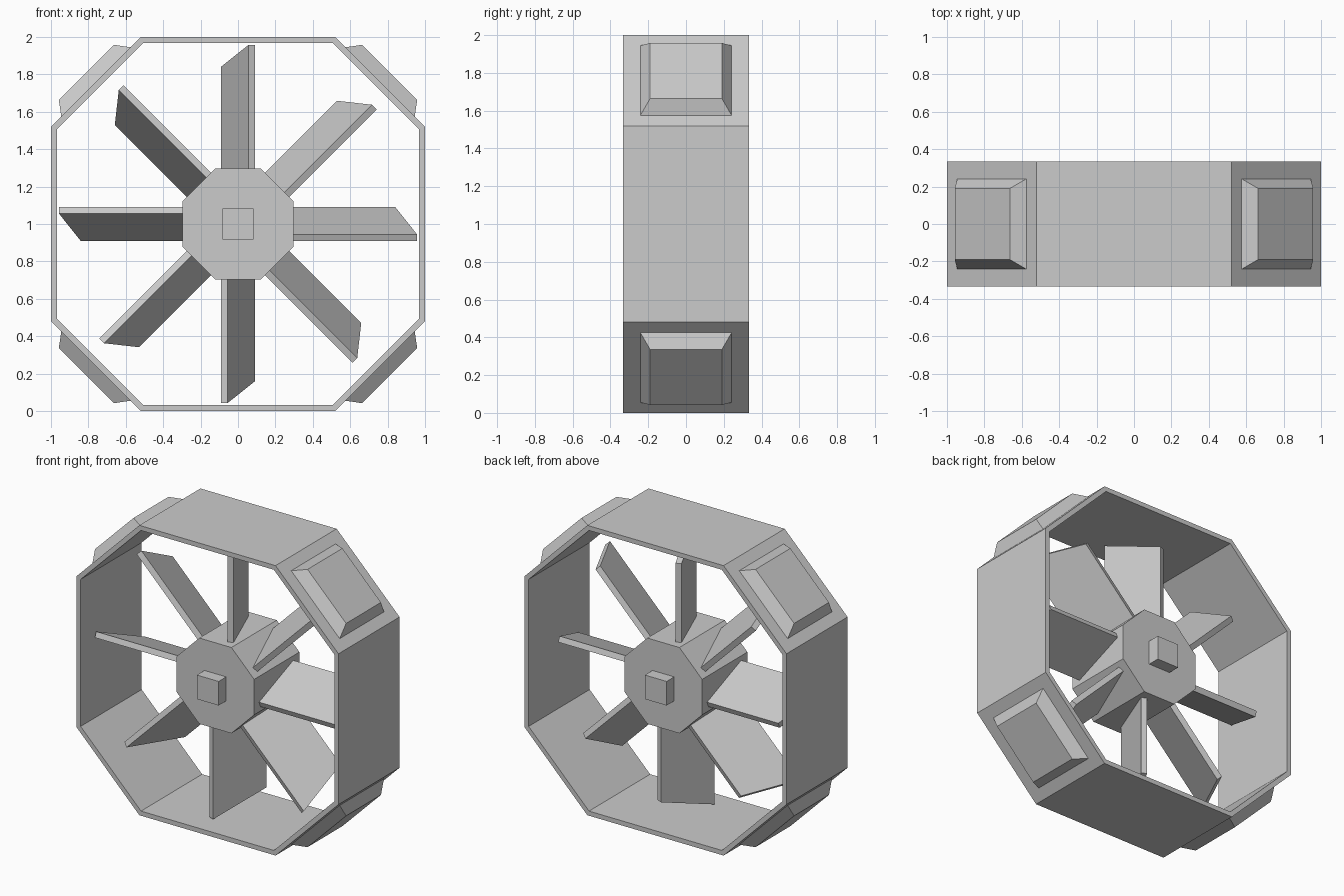
import bpy, bmesh, math
from mathutils import Matrix, Vector

if "Cube" in bpy.data.objects:
    bpy.data.objects.remove(bpy.data.objects["Cube"])

CENTRE = Matrix.Translation((0, 0, 1))


def finish(name, verts, faces, mat=Matrix.Identity(4)):
    bm = bmesh.new()
    vs = [bm.verts.new(v) for v in verts]
    for f in faces:
        bm.faces.new([vs[i] for i in f])
    bmesh.ops.recalc_face_normals(bm, faces=bm.faces)
    me = bpy.data.meshes.new(name)
    bm.to_mesh(me)
    bm.free()
    ob = bpy.data.objects.new(name, me)
    ob.matrix_world = CENTRE @ mat
    bpy.context.collection.objects.link(ob)
    return ob


def loft(name, a, b, mat=Matrix.Identity(4)):
    """Closed solid between two matching loops."""
    n = len(a)
    sides = [(i, (i + 1) % n, n + (i + 1) % n, n + i) for i in range(n)]
    caps = [tuple(range(n)), tuple(range(n, 2 * n))]
    return finish(name, a + b, sides + caps, mat)


def octagon(r, c, y):
    pts = [(c, r), (r, c), (r, -c), (c, -r), (-c, -r), (-r, -c), (-r, c), (-c, r)]
    return [(x, y, z) for x, z in pts]


def rect(hx, hy, z):
    return [(-hx, -hy, z), (hx, -hy, z), (hx, hy, z), (-hx, hy, z)]


# outer housing: hollow eight-sided ring
D = 0.333
loops = [octagon(1, 0.52, -D), octagon(1, 0.52, D),
         octagon(0.968, 0.507, D), octagon(0.968, 0.507, -D)]
faces = [(k * 8 + i, k * 8 + (i + 1) % 8,
          (k + 1) % 4 * 8 + (i + 1) % 8, (k + 1) % 4 * 8 + i)
         for k in range(4) for i in range(8)]
finish("housing_ring", sum(loops, []), faces)

# tapered pads on the four diagonal sides
for i in range(4):
    turn = Matrix.Rotation(math.radians(45 + 90 * i), 4, 'Y')
    loft(f"corner_pad_{i + 1}", rect(0.265, 0.245, 1.07), rect(0.208, 0.19, 1.147), turn)

# central hub with a square shaft stub at each end
H = 0.247
loft("hub", octagon(0.296, 0.1226, -H), octagon(0.296, 0.1226, H))
to_front = Matrix.Rotation(math.radians(90), 4, 'X')
for name, s in (("front_shaft", 1), ("back_shaft", -1)):
    loft(name, rect(0.083, 0.083, s * (H - 0.02)), rect(0.083, 0.083, s * 0.33), to_front)

# eight pitched blades; the front edge is longer than the back edge
pitch = Matrix.Rotation(math.radians(-21.5), 4, 'Z')
W, T = 0.2, 0.0195
section = [(-T, -W), (T, -W), (T, W), (-T, W)]
root = [(x, y, 0.2) for x, y in section]
tip = [(x, y, 0.957 if y < 0 else 0.84) for x, y in section]
# front edge leans to the right on the upright blade
pitch.invert()
for i in range(8):
    turn = Matrix.Rotation(math.radians(45 * i), 4, 'Y')
    loft(f"blade_{i + 1}", root, tip, turn @ pitch)
